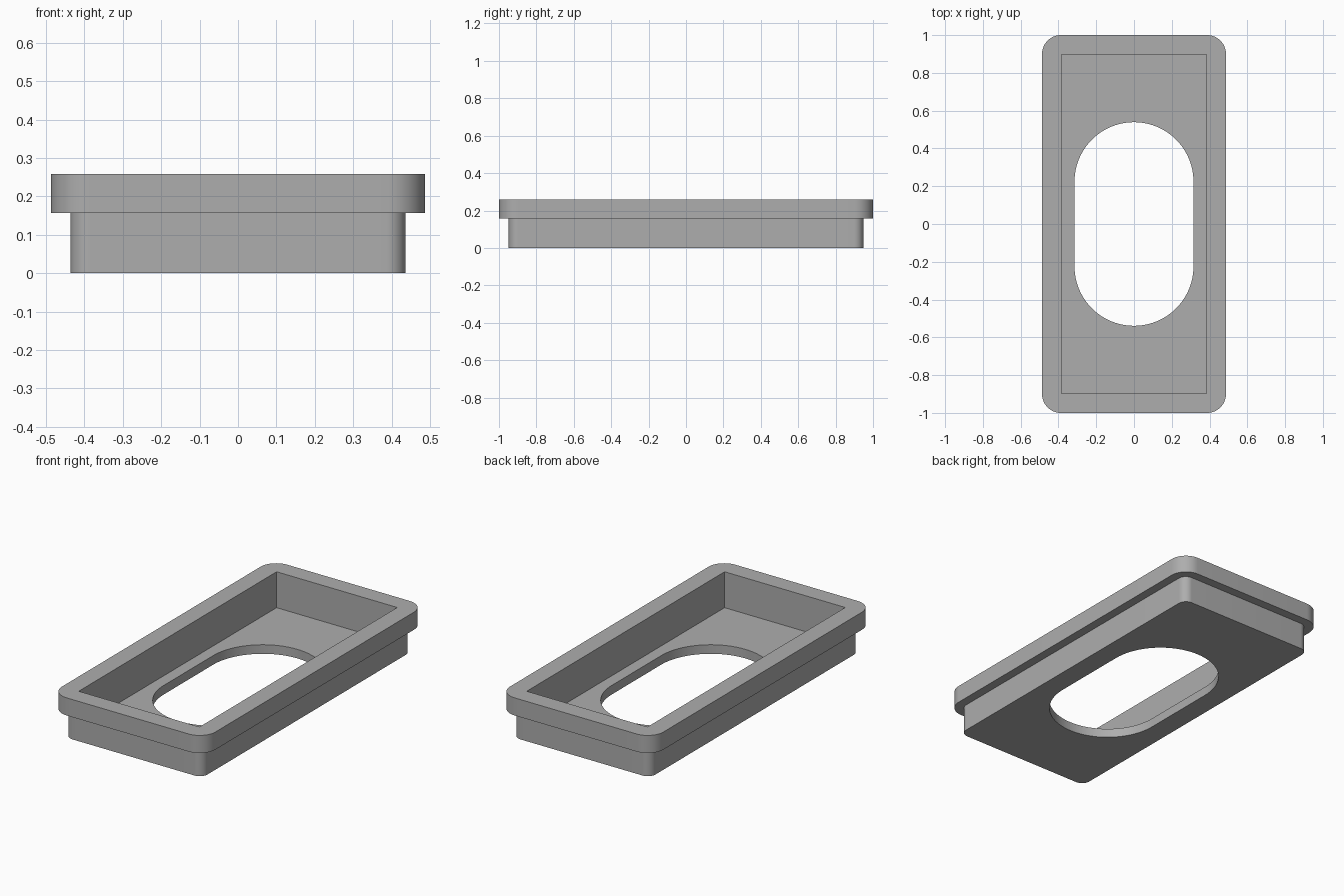
import bpy
import bmesh
from math import sin, cos, pi, radians

default = bpy.data.objects.get("Cube")
if default:
    bpy.data.objects.remove(default, do_unlink=True)

HEIGHT, RIM_BOTTOM, FLOOR = 0.258, 0.157, 0.052

grey = bpy.data.materials.new("plain_grey")
grey.use_nodes = True
colour = (0.42, 0.42, 0.42, 1)
grey.diffuse_color = colour
grey.node_tree.nodes["Principled BSDF"].inputs["Base Color"].default_value = colour


def rounded_outline(half_x, half_y, radius, steps=16):
    """Counter-clockwise rectangle with arc corners (sharp if radius is 0)."""
    corners = [(1, 1), (-1, 1), (-1, -1), (1, -1)]
    if radius == 0:
        return [(sx * half_x, sy * half_y) for sx, sy in corners]
    points = []
    for quarter, (sx, sy) in enumerate(corners):
        for i in range(steps + 1):
            a = (quarter + i / steps) * pi / 2
            points.append((sx * (half_x - radius) + radius * cos(a),
                           sy * (half_y - radius) + radius * sin(a)))
    return points


def stack(name, levels):
    """Closed solid through outlines of equal point count, bottom to top."""
    bm = bmesh.new()
    rings = [[bm.verts.new((x, y, z)) for x, y in outline] for outline, z in levels]
    count = len(rings[0])
    for low, high in zip(rings, rings[1:]):
        for i in range(count):
            j = (i + 1) % count
            bm.faces.new((low[i], low[j], high[j], high[i]))
    bm.faces.new(rings[0][::-1])
    bm.faces.new(rings[-1])
    mesh = bpy.data.meshes.new(name)
    bm.to_mesh(mesh)
    bm.free()
    mesh.materials.append(grey)
    obj = bpy.data.objects.new(name, mesh)
    bpy.context.collection.objects.link(obj)
    return obj


# Tray body with the overhanging rim
base = rounded_outline(0.436, 0.948, 0.05)
rim = rounded_outline(0.487, 1.0, 0.1)
tray = stack("flanged_tray", [(base, 0), (base, RIM_BOTTOM),
                              (rim, RIM_BOTTOM), (rim, HEIGHT)])

# Square-cornered recess and the slot through the floor
recess = rounded_outline(0.383, 0.897, 0)
slot = rounded_outline(0.315, 0.539, 0.3149, steps=24)
cutters = [stack("recess_cutter", [(recess, FLOOR), (recess, HEIGHT + 0.1)]),
           stack("slot_cutter", [(slot, -0.1), (slot, FLOOR + 0.05)])]

bpy.ops.object.select_all(action="DESELECT")
bpy.context.view_layer.objects.active = tray
tray.select_set(True)
for cutter in cutters:
    cutter.hide_render = True
    cut = tray.modifiers.new(cutter.name, "BOOLEAN")
    cut.operation = "DIFFERENCE"
    cut.solver = "EXACT"
    cut.object = cutter
    bpy.ops.object.modifier_apply(modifier=cut.name)
    bpy.data.objects.remove(cutter, do_unlink=True)

bpy.ops.object.shade_smooth_by_angle(angle=radians(30))
